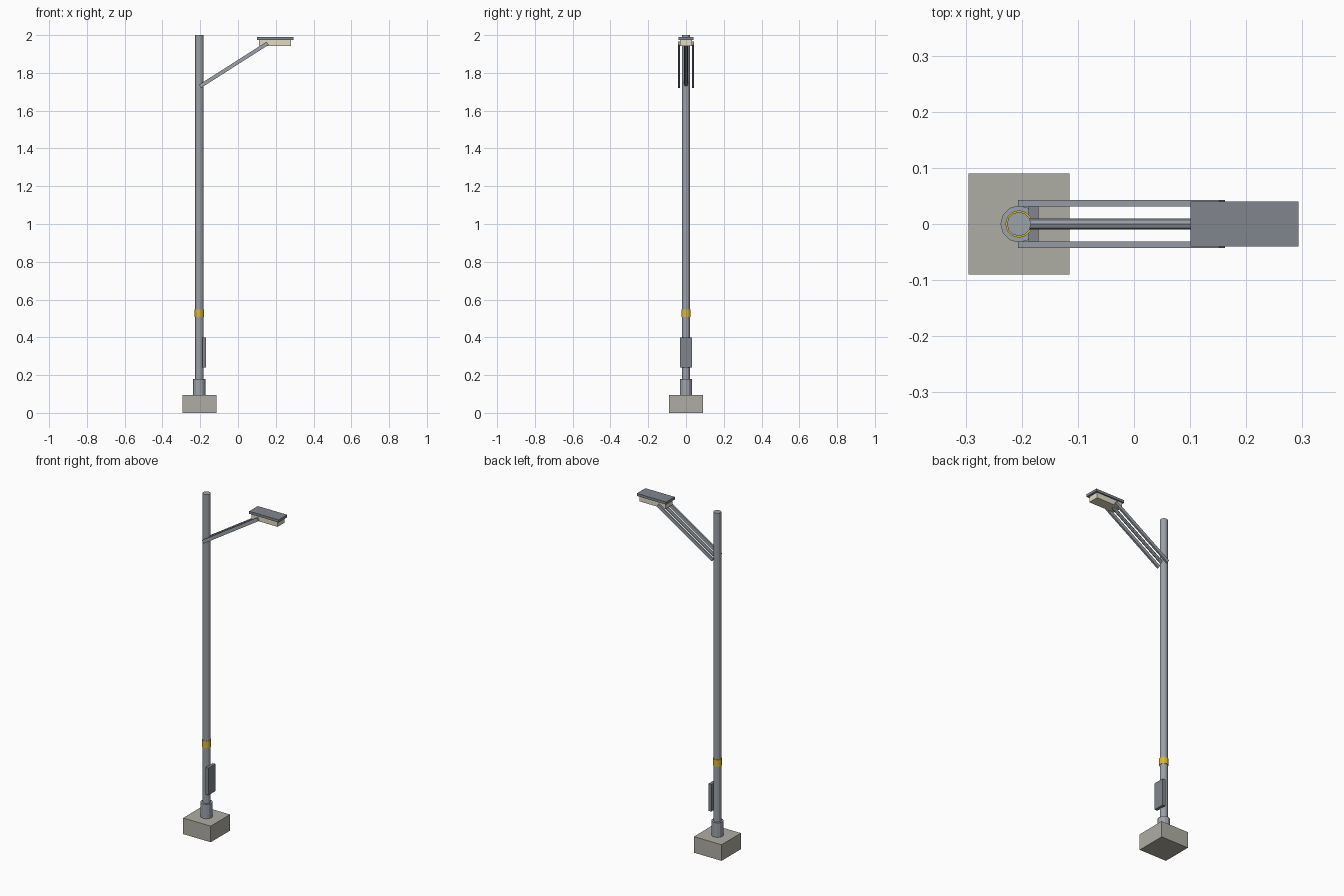
import bpy
import math
from mathutils import Vector

if "Cube" in bpy.data.objects:
    bpy.data.objects.remove(bpy.data.objects["Cube"])

PX = -0.205  # pole axis


def material(name, rgb):
    m = bpy.data.materials.new(name)
    m.diffuse_color = (*rgb, 1)
    m.use_nodes = True
    m.node_tree.nodes["Principled BSDF"].inputs["Base Color"].default_value = m.diffuse_color
    return m


concrete = material("concrete", (0.43, 0.42, 0.37))
steel = material("steel", (0.33, 0.36, 0.40))
dark_steel = material("dark_steel", (0.22, 0.24, 0.27))
yellow = material("yellow", (0.70, 0.48, 0.03))
cream = material("cream", (0.75, 0.71, 0.55))


def finish(name, mat):
    ob = bpy.context.object
    ob.name = name
    ob.data.materials.append(mat)
    return ob


def box(name, x, y, z, mat):
    """Box from (min, max) ranges."""
    bpy.ops.mesh.primitive_cube_add(size=1, location=[sum(r) / 2 for r in (x, y, z)])
    ob = finish(name, mat)
    ob.scale = [r[1] - r[0] for r in (x, y, z)]
    return ob


def tube(name, r, z0, z1, mat):
    bpy.ops.mesh.primitive_cylinder_add(vertices=12, radius=r, depth=z1 - z0,
                                        location=(PX, 0, (z0 + z1) / 2))
    return finish(name, mat)


# Footing, collar, pole and marker band
box("footing", (PX - 0.09, PX + 0.09), (-0.09, 0.09), (0, 0.095), concrete)
tube("collar", 0.033, 0.09, 0.18, steel)
tube("pole", 0.0215, 0.09, 2.0, steel)
tube("marker_band", 0.0245, 0.507, 0.548, yellow)

# Service hatch
box("service_hatch", (-0.188, -0.17), (-0.033, 0.033), (0.24, 0.40), dark_steel)

# Sloping arm: central tube with a flat strut on each side
start, end = Vector((-0.201, 0, 1.729)), Vector((0.157, 0, 1.957))
span = end - start
mid = (start + end) / 2
slope = math.atan2(span.z, span.x)
bpy.ops.mesh.primitive_cylinder_add(vertices=8, radius=0.0095, depth=span.length,
                                    location=mid, rotation=(0, math.pi / 2 - slope, 0))
finish("arm_tube", steel)
for side, label in ((-1, "front"), (1, "back")):
    bpy.ops.mesh.primitive_cube_add(size=1, location=mid + Vector((0, side * 0.037, 0)),
                                    rotation=(0, -slope, 0))
    finish("arm_strut_" + label, steel).scale = (span.length, 0.011, 0.02)

# Lamp head: lens box under a thin cover
box("lamp_lens", (0.111, 0.281), (-0.032, 0.032), (1.943, 1.978), cream)
box("lamp_cover", (0.101, 0.293), (-0.04, 0.04), (1.975, 1.99), dark_steel)
